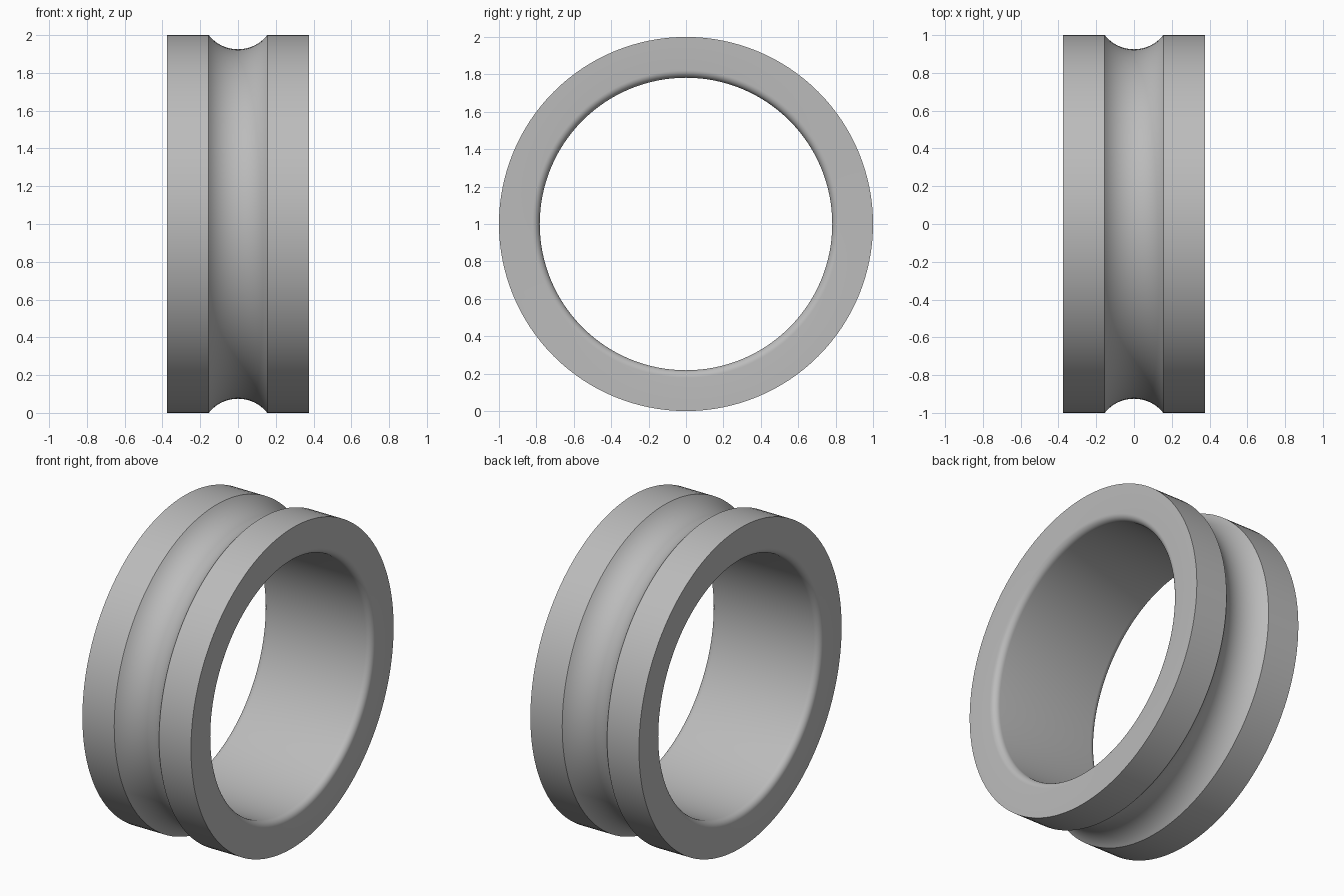
import bpy, bmesh
from math import sin, cos, asin, pi, radians
from mathutils import Vector

cube = bpy.data.objects.get("Cube")
if cube:
    bpy.data.objects.remove(cube, do_unlink=True)

OUTER, BORE, HALF = 1.0, 0.782, 0.375   # ring radii and half width
GROOVE_HALF, GROOVE_DEPTH = 0.155, 0.075
FILLET, STEPS = 0.04, 128

steel = bpy.data.materials.new("grey_steel")
steel.use_nodes = True
grey = (0.5, 0.5, 0.5, 1)
steel.diffuse_color = grey
steel.node_tree.nodes["Principled BSDF"].inputs["Base Color"].default_value = grey


def arc(cx, cr, radius, start, end, count):
    """Points (x, r) along a circular arc."""
    angles = [start + (end - start) * i / count for i in range(count + 1)]
    return [(cx + radius * cos(a), cr + radius * sin(a)) for a in angles]


# Cross-section: outer rim with ball groove, then bore with rounded edges
groove_r = (GROOVE_HALF ** 2 + GROOVE_DEPTH ** 2) / (2 * GROOVE_DEPTH)
spread = asin(GROOVE_HALF / groove_r)
groove = arc(0, OUTER - GROOVE_DEPTH + groove_r, groove_r,
             -pi / 2 - spread, -pi / 2 + spread, 24)
edge_x, edge_r = HALF - FILLET, BORE + FILLET
profile = [(-HALF, OUTER)] + groove + [(HALF, OUTER)]
profile += arc(edge_x, edge_r, FILLET, 0, -pi / 2, 8)
profile += arc(-edge_x, edge_r, FILLET, -pi / 2, -pi, 8)

# Revolve the cross-section about the x axis
bm = bmesh.new()
verts = [bm.verts.new((x, 0, r)) for x, r in profile]
edges = [bm.edges.new((v, verts[i - 1])) for i, v in enumerate(verts)]
bmesh.ops.spin(bm, geom=verts + edges, cent=(0, 0, 0), axis=(1, 0, 0),
               angle=2 * pi, steps=STEPS, use_merge=True)
bmesh.ops.remove_doubles(bm, verts=bm.verts, dist=0.0001)
bmesh.ops.recalc_face_normals(bm, faces=bm.faces)
bmesh.ops.translate(bm, verts=bm.verts, vec=Vector((0, 0, OUTER)))
mesh = bpy.data.meshes.new("bearing_inner_ring")
bm.to_mesh(mesh)
bm.free()
mesh.materials.append(steel)

ring = bpy.data.objects.new("bearing_inner_ring", mesh)
bpy.context.collection.objects.link(ring)
bpy.ops.object.select_all(action="DESELECT")
ring.select_set(True)
bpy.context.view_layer.objects.active = ring
bpy.ops.object.shade_smooth_by_angle(angle=radians(30))
